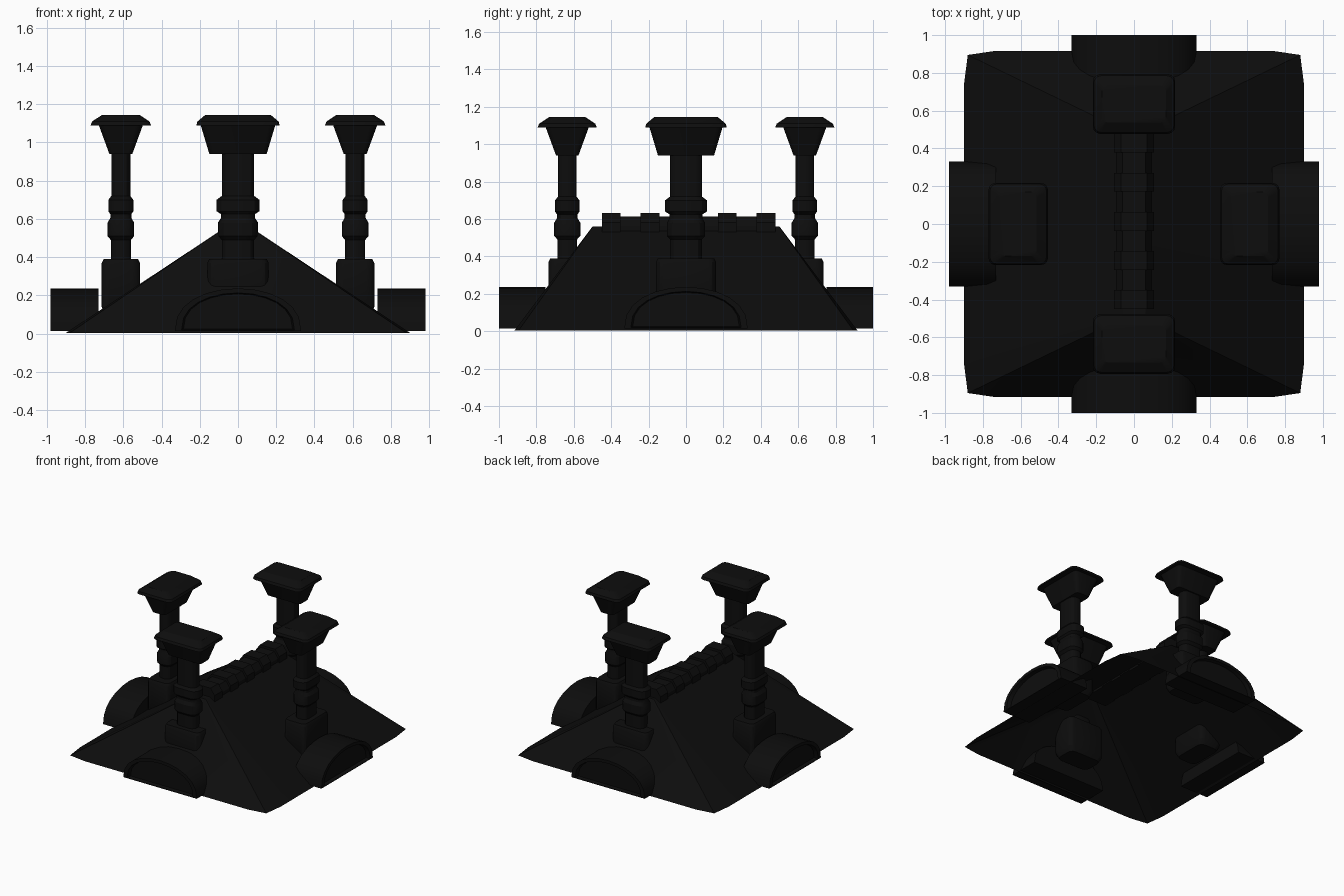
import bpy, math
from mathutils import Matrix, Vector

if "Cube" in bpy.data.objects:
    bpy.data.objects.remove(bpy.data.objects["Cube"])

slate = bpy.data.materials.new("black slate")
slate.use_nodes = True
COLOR = (0.004, 0.004, 0.004, 1)
slate.diffuse_color = COLOR
slate.node_tree.nodes["Principled BSDF"].inputs["Base Color"].default_value = COLOR


def make(name, verts, faces, angle=0.0, offset=(0, 0, 0), smooth=30):
    """Mesh object, turned about z and then moved."""
    m = Matrix.Translation(Vector(offset)) @ Matrix.Rotation(angle, 4, "Z")
    mesh = bpy.data.meshes.new(name)
    mesh.from_pydata([m @ Vector(v) for v in verts], [], faces)
    mesh.materials.append(slate)
    ob = bpy.data.objects.new(name, mesh)
    bpy.context.collection.objects.link(ob)
    bpy.ops.object.select_all(action="DESELECT")
    ob.select_set(True)
    bpy.context.view_layer.objects.active = ob
    bpy.ops.object.mode_set(mode="EDIT")
    bpy.ops.mesh.select_all(action="SELECT")
    bpy.ops.mesh.normals_make_consistent(inside=False)
    bpy.ops.object.mode_set(mode="OBJECT")
    bpy.ops.object.shade_smooth_by_angle(angle=math.radians(smooth))
    return ob


def loft(rings, cap=(True, True)):
    """Skin a list of equal-length closed rings."""
    n = len(rings[0])
    verts = [v for ring in rings for v in ring]
    faces = [(k * n + i, k * n + (i + 1) % n, (k + 1) * n + (i + 1) % n, (k + 1) * n + i)
             for k in range(len(rings) - 1) for i in range(n)]
    if cap[0]:
        faces.append(tuple(range(n)))
    if cap[1]:
        faces.append(tuple(range(len(verts) - n, len(verts))))
    return verts, faces


def rounded_rect(hw, hd, r, z, steps=3):
    ring = []
    for q, (sx, sy) in enumerate([(1, 1), (-1, 1), (-1, -1), (1, -1)]):
        for s in range(steps + 1):
            a = (q + s / steps) * math.pi / 2
            ring.append((sx * (hw - r) + r * math.cos(a), sy * (hd - r) + r * math.sin(a), z))
    return ring


# hipped roof: open shell with clipped eave corners and a narrow flat ridge
def corner_ring(points):
    (ax, ay), (bx, by), (cx, cy) = points
    quad = [(ax, ay), (bx, by), (cx, cy)]
    ring = []
    for sx, sy in [(1, 1), (-1, 1), (-1, -1), (1, -1)]:
        part = quad if sx * sy > 0 else quad[::-1]
        ring += [(sx * x, sy * y) for x, y in part]
    return ring


eave = [(x, y, 0.004) for x, y in corner_ring([(0.9, 0.74), (0.88, 0.895), (0.73, 0.917)])]
ridge = [(x, y, 0.56) for x, y in corner_ring([(0.06, 0.49), (0.058, 0.498), (0.05, 0.5)])]
make("roof", *loft([eave, ridge], (False, True)))

# ridge tiles: a low strip with raised caps at even spacing
def ridge_piece(name, y0, y1, w, top):
    profile = [(-w, 0.52), (-w, top - 0.05), (-w * 0.65, top), (w * 0.65, top),
               (w, top - 0.05), (w, 0.52)]
    make(name, *loft([[(x, y, z) for x, z in profile] for y in (y0, y1)]))


ridge_piece("ridge_strip", -0.44, 0.46, 0.095, 0.613)
for i in range(5):
    y = -0.4 + i * 0.207
    ridge_piece(f"ridge_tile_{i + 1}", y - 0.05, y + 0.05, 0.105, 0.632)

# chimney outline: height, half width, half depth, corner roundness
CHIMNEY = [
    (0.10, 0.14, 0.085, 0.5), (0.14, 0.16, 0.10, 0.4), (0.37, 0.16, 0.10, 0.4),
    (0.39, 0.15, 0.09, 0.4), (0.39, 0.085, 0.052, 0.8), (0.49, 0.085, 0.052, 0.8),
    (0.51, 0.102, 0.07, 0.8), (0.58, 0.102, 0.07, 0.8), (0.605, 0.088, 0.055, 0.8),
    (0.625, 0.088, 0.055, 0.8), (0.64, 0.112, 0.065, 0.8), (0.70, 0.112, 0.065, 0.8),
    (0.72, 0.085, 0.05, 0.8), (0.94, 0.085, 0.05, 0.8), (0.94, 0.15, 0.06, 0.4),
    (1.09, 0.195, 0.115, 0.3), (1.09, 0.218, 0.158, 0.25), (1.11, 0.212, 0.15, 0.25),
    (1.145, 0.17, 0.097, 0.3)]
stack = loft([rounded_rect(w, d, r * min(w, d), z) for z, w, d, r in CHIMNEY])


# arched dormer with a recessed front, facing -y
def arch(w, h, y, base, steps=12):
    pts = []
    for i in range(steps + 1):
        a = math.pi * i / steps
        pts.append((w * math.cos(a), y, base + h * math.sin(a) ** 0.85))
    return pts


dormer = loft([arch(0.33, 0.222, 0.25, 0.015), arch(0.33, 0.222, 0, 0.015),
               arch(0.295, 0.193, 0, 0.02), arch(0.285, 0.183, 0.03, 0.025)])

SIDES = [("front", 0, (0, -1), 0.635, 1.0), ("left", 1, (1, 0), 0.613, 0.98),
         ("back", 2, (0, 1), 0.635, 1.0), ("right", 3, (-1, 0), 0.613, 0.98)]
for side, turn, (dx, dy), stack_at, dormer_at in SIDES:
    a = turn * math.pi / 2
    make(f"{side}_chimney", *stack, a, (dx * stack_at, dy * stack_at, 0))
    make(f"{side}_dormer", *dormer, a, (dx * dormer_at, dy * dormer_at, 0))
